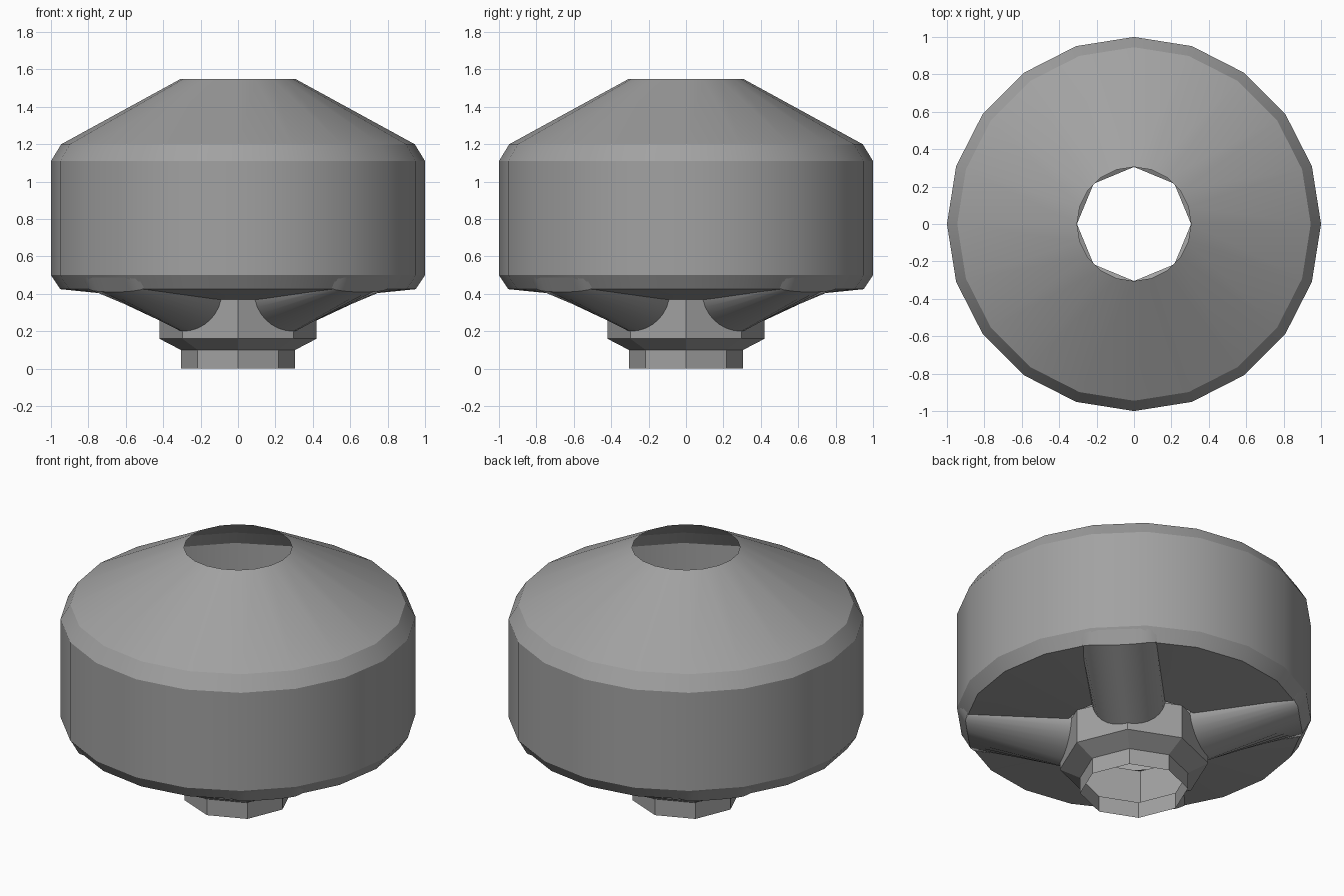
import bpy, bmesh
from math import sin, cos, pi

cube = bpy.data.objects.get("Cube")
if cube:
    bpy.data.objects.remove(cube, do_unlink=True)

# Single grey finish
grey = bpy.data.materials.new("mid grey")
grey.use_nodes = True
colour = (0.36, 0.36, 0.36, 1)
grey.diffuse_color = colour
grey.node_tree.nodes["Principled BSDF"].inputs["Base Color"].default_value = colour


def skin(name, rings, closed, outward, smooth_angle):
    """Bridge rings of points with quads; outward gives a test for normals."""
    bm = bmesh.new()
    loops = [[bm.verts.new(p) for p in ring] for ring in rings]
    n = len(loops[0])
    for a, b in zip(loops, loops[1:]):
        for i in range(n if closed else n - 1):
            j = (i + 1) % n
            bm.faces.new((a[i], a[j], b[j], b[i]))
    bm.normal_update()
    flip = [f for f in bm.faces if f.normal.dot(outward(f.calc_center_median())) < 0]
    bmesh.ops.reverse_faces(bm, faces=flip)
    mesh = bpy.data.meshes.new(name)
    bm.to_mesh(mesh)
    bm.free()
    mesh.materials.append(grey)
    obj = bpy.data.objects.new(name, mesh)
    bpy.context.collection.objects.link(obj)
    bpy.ops.object.select_all(action='DESELECT')
    obj.select_set(True)
    bpy.context.view_layer.objects.active = obj
    bpy.ops.object.shade_smooth_by_angle(angle=smooth_angle)
    return obj


def lathe(name, profile, sides, centre_z, smooth_angle):
    """Thin open shell turned around z from (radius, height) points."""
    rings = [[(r * cos(2 * pi * i / sides), r * sin(2 * pi * i / sides), z)
              for i in range(sides)] for r, z in profile]

    def outward(c):
        d = c.copy()
        d.z = c.z - centre_z
        return d
    return skin(name, rings, True, outward, smooth_angle)


# Hollow drum with chamfers, conical roof and shallow conical floor
lathe("drum_shell", [(0.41, 0.37), (0.95, 0.425), (1, 0.5), (1, 1.11),
                     (0.945, 1.2), (0.305, 1.55)], 20, 0.8, 0.42)

# Eight-sided hub with a narrower collar below it
lathe("hub", [(0.305, 0), (0.305, 0.1), (0.42, 0.16), (0.42, 0.37)],
      8, 0.3, 0.3)


def arm_rings(steps=16):
    """Round at the hub, flattening into the drum's lower chamfer."""
    hub_end, rim_low, rim_high = [], [], []
    for i in range(steps + 1):
        t = pi * i / steps
        c, s = cos(t), max(sin(t), 0)
        lat = 0.21 * c
        hub_end.append((0.42 - 0.414 * abs(lat), lat, 0.41 - 0.21 * s))
        lat = 0.225 * c
        back = 0.33 * max(0, abs(lat) - 0.156)
        rim_low.append((0.94 - back, lat, 0.47 - 0.06 * s ** 0.35))
        rim_high.append((0.986 - back, lat, 0.5))
    return [hub_end, rim_low, rim_high]


# Four diagonal support arms
for k, name in enumerate(("back_left", "back_right", "front_right", "front_left")):
    a = pi / 4 + k * pi / 2
    rings = [[(r * cos(a) - l * sin(a), r * sin(a) + l * cos(a), z)
              for r, l, z in ring] for ring in arm_rings()]

    def outward(c, a=a):
        lat = c.y * cos(a) - c.x * sin(a)
        d = c.copy()
        d.x, d.y, d.z = -lat * sin(a), lat * cos(a), c.z - 0.6
        return d
    skin(name + "_arm", rings, False, outward, 0.6)
